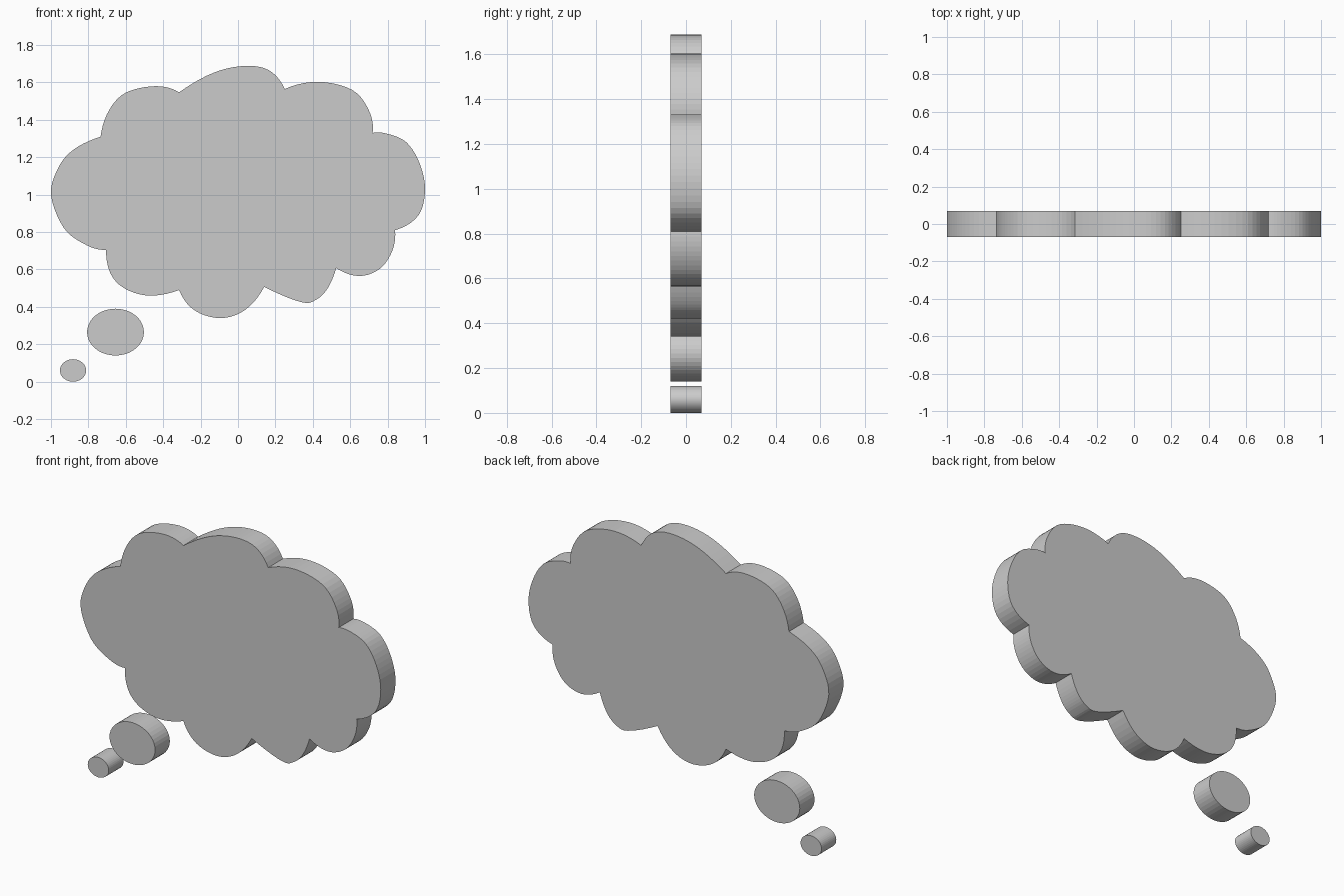
import bpy, bmesh, math
from mathutils import Vector

if "Cube" in bpy.data.objects:
    bpy.data.objects.remove(bpy.data.objects["Cube"])

HALF = 0.07  # half thickness of every plate

# Cloud rim: one list per lobe, cusp to cusp, clockwise seen from the front
LOBES = [
    [(-.735, 1.31), (-.69, 1.45), (-.60, 1.545), (-.44, 1.58), (-.315, 1.547)],
    [(-.315, 1.547), (-.13, 1.652), (.035, 1.688), (.165, 1.665), (.25, 1.565)],
    [(.25, 1.565), (.43, 1.603), (.61, 1.56), (.70, 1.45), (.72, 1.33)],
    [(.72, 1.33), (.80, 1.325), (.90, 1.28), (.97, 1.17), (1.0, 1.03), (.965, .89), (.84, .81)],
    [(.84, .81), (.825, .70), (.76, .605), (.65, .565), (.525, .607)],
    [(.525, .607), (.48, .50), (.42, .44), (.34, .425), (.14, .507)],
    [(.14, .507), (.04, .385), (-.09, .34), (-.23, .38), (-.315, .49)],
    [(-.315, .49), (-.47, .46), (-.60, .495), (-.68, .575), (-.705, .705)],
    [(-.705, .705), (-.81, .73), (-.93, .82), (-1.0, 1.0), (-.96, 1.145), (-.88, 1.24), (-.735, 1.31)],
]


def smooth_lobe(pts, steps=5):
    """Smooth curve through the points, leaving off the last one."""
    p = [Vector(q) for q in pts]
    # curved end tangents: continue the bend beyond both ends
    p = [3 * p[0] - 3 * p[1] + p[2]] + p + [3 * p[-1] - 3 * p[-2] + p[-3]]
    out = []
    for a, b, c, d in zip(p, p[1:], p[2:], p[3:]):
        for i in range(steps):
            t = i / steps
            out.append(0.5 * (2 * b + (c - a) * t + (2 * a - 5 * b + 4 * c - d) * t ** 2
                              + (3 * b - a - 3 * c + d) * t ** 3))
    return out


def ellipse(cx, cz, rx, rz, n=40):
    return [(cx + rx * math.cos(math.tau * i / n), cz - rz * math.sin(math.tau * i / n))
            for i in range(n)]


def plate(name, outline):
    """Extrude a front-view outline through the thickness."""
    bm = bmesh.new()
    face = bm.faces.new([bm.verts.new((x, -HALF, z)) for x, z in outline])
    ext = bmesh.ops.extrude_face_region(bm, geom=[face], use_keep_orig=True)
    moved = [g for g in ext["geom"] if isinstance(g, bmesh.types.BMVert)]
    bmesh.ops.translate(bm, verts=moved, vec=(0, 2 * HALF, 0))
    bmesh.ops.recalc_face_normals(bm, faces=bm.faces)
    mesh = bpy.data.meshes.new(name)
    bm.to_mesh(mesh)
    bm.free()
    ob = bpy.data.objects.new(name, mesh)
    bpy.context.collection.objects.link(ob)
    return ob


# Thought cloud and its two trailing bubbles
plate("cloud", [q for lobe in LOBES for q in smooth_lobe(lobe)])
plate("large_bubble", ellipse(-.655, .265, .152, .125))
plate("small_bubble", ellipse(-.882, .06, .07, .06))
